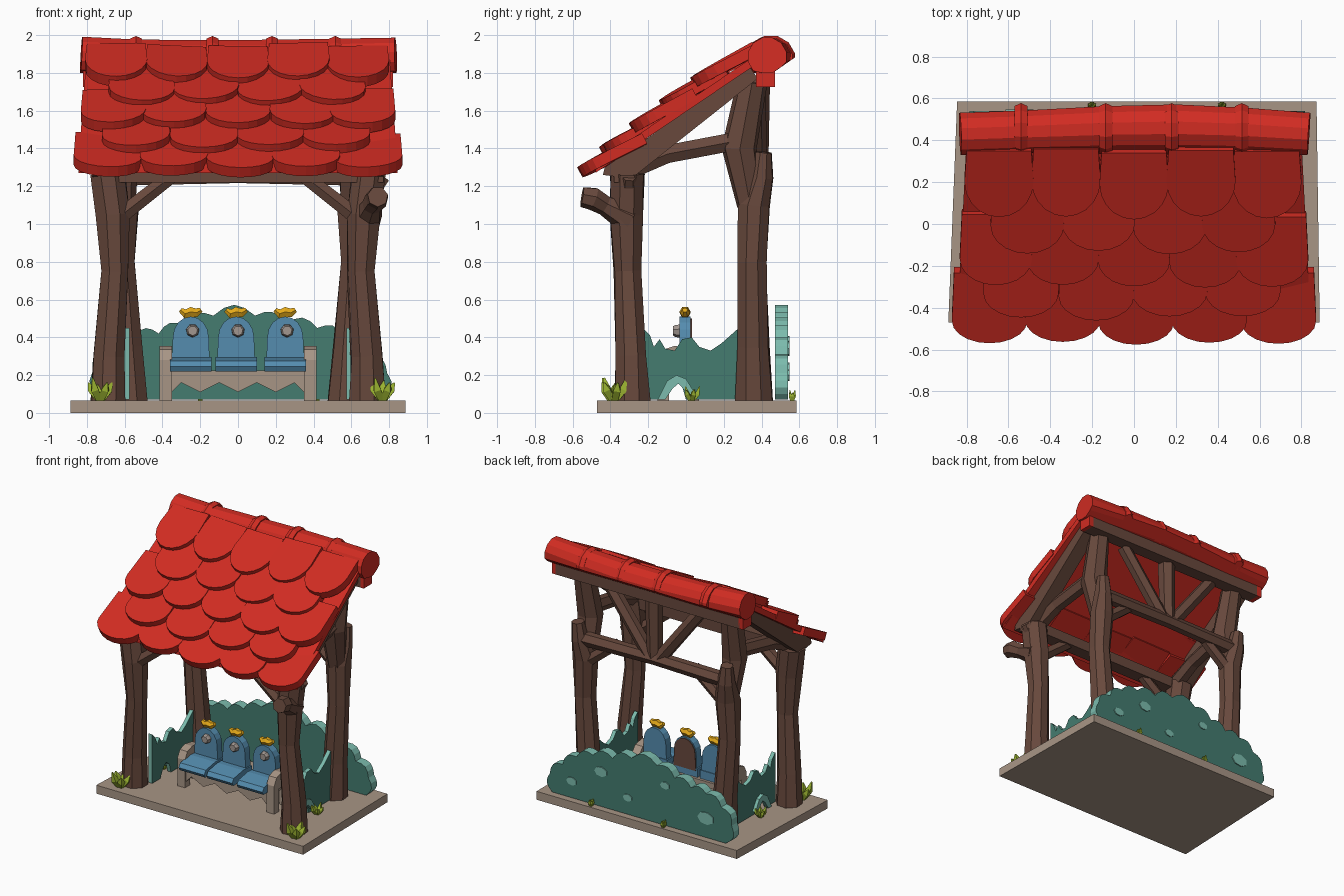
import bpy, bmesh, math, random
from mathutils import Vector

if "Cube" in bpy.data.objects:
    bpy.data.objects.remove(bpy.data.objects["Cube"])

random.seed(4)


def mat(name, r, g, b):
    m = bpy.data.materials.new(name)
    m.diffuse_color = (r, g, b, 1)
    m.use_nodes = True
    m.node_tree.nodes["Principled BSDF"].inputs["Base Color"].default_value = m.diffuse_color
    return m


RED = mat("roof red", 0.64, 0.025, 0.016)
WOOD = mat("bark brown", 0.138, 0.066, 0.046)
TAN = mat("pale wood", 0.39, 0.30, 0.235)
TEAL = mat("hedge teal", 0.058, 0.20, 0.16)
MINT = mat("hedge rim mint", 0.20, 0.50, 0.42)
BLUE = mat("seat blue", 0.09, 0.265, 0.43)
GOLD = mat("gold", 0.78, 0.40, 0.01)
LEAF = mat("grass green", 0.32, 0.44, 0.03)
GREY = mat("stone grey", 0.36, 0.31, 0.28)


def finish(name, bm, *mats):
    bmesh.ops.recalc_face_normals(bm, faces=bm.faces[:])
    me = bpy.data.meshes.new(name)
    bm.to_mesh(me)
    bm.free()
    for m in mats:
        me.materials.append(m)
    ob = bpy.data.objects.new(name, me)
    bpy.context.collection.objects.link(ob)
    return ob


def tube(name, pts, radii, m, sides=8, jitter=0.0):
    """Faceted log through the points with one radius per point."""
    bm = bmesh.new()
    pts = [Vector(p) for p in pts]
    rings = []
    for i, p in enumerate(pts):
        d = (pts[min(i + 1, len(pts) - 1)] - pts[max(i - 1, 0)]).normalized()
        ref = Vector((0, 1, 0)) if abs(d.y) < 0.8 else Vector((1, 0, 0))
        u = d.cross(ref).normalized()
        v = d.cross(u)
        ring = []
        for k in range(sides):
            a = 2 * math.pi * (k + 0.5) / sides
            r = radii[i] * (1 + random.uniform(-jitter, jitter))
            ring.append(bm.verts.new(p + (u * math.cos(a) + v * math.sin(a)) * r))
        rings.append(ring)
    for a, b in zip(rings, rings[1:]):
        for k in range(sides):
            j = (k + 1) % sides
            bm.faces.new((a[k], a[j], b[j], b[k]))
    bm.faces.new(rings[0])
    bm.faces.new(rings[-1])
    return finish(name, bm, m)


def prism(name, outline, axis, d0, d1, m, rim=None):
    """Outline (a, z) extruded along x or y; the rim may have its own colour."""
    bm = bmesh.new()

    def at(p, d):
        return (d, p[0], p[1]) if axis == 'x' else (p[0], d, p[1])
    A = [bm.verts.new(at(p, d0)) for p in outline]
    B = [bm.verts.new(at(p, d1)) for p in outline]
    bm.faces.new(A)
    bm.faces.new(B)
    for i in range(len(A)):
        j = (i + 1) % len(A)
        bm.faces.new((A[i], A[j], B[j], B[i])).material_index = 1 if rim else 0
    return finish(name, bm, *([m, rim] if rim else [m]))


def box(name, x0, x1, y0, y1, z0, z1, m):
    return prism(name, [(x0, z0), (x1, z0), (x1, z1), (x0, z1)], 'y', y0, y1, m)


def scallop(anchors, bulge, n=4):
    """Leafy edge: a round lump between each pair of anchors."""
    out = []
    for (ax, az), (bx, bz) in zip(anchors, anchors[1:]):
        dx, dz = bx - ax, bz - az
        for k in range(n):
            t = k / n
            h = bulge * math.sin(math.pi * t)
            out.append((ax + dx * t - dz * h, az + dz * t + dx * h))
    return out + [anchors[-1]]


# Ground slab, slightly skewed at the back
base = box("base", -.887, .887, -.47, .585, 0, .065, TAN)
for v in base.data.vertices:
    if v.co.y > 0:
        v.co.x = -.845 if v.co.x < 0 else .872

# Four crooked trunk posts
for s, n in ((-1, "left"), (1, "right")):
    tube("front_post_" + n,
         [(s * .685, -.285, .06), (s * .68, -.29, .3), (s * .65, -.31, .75), (s * .662, -.315, 1.05),
          (s * .69, -.31, 1.27)], [.10, .088, .076, .095, .095], WOOD, 8, .06)
    tube("rear_post_" + n,
         [(s * .575, .36, .06), (s * .59, .355, .35), (s * .62, .35, .8), (s * .61, .36, 1.1), (s * .63, .40, 1.25),
          (s * .64, .41, 1.38)], [.105, .09, .08, .09, .065, .045], WOOD, 8, .06)
    tube("upper_post_" + n, [(s * .61, .34, 1.1), (s * .62, .285, 1.4), (s * .63, .35, 1.75)],
         [.07, .095, .08], WOOD, 7, .06)
    tube("side_beam_" + n, [(s * .66, -.32, 1.28), (s * .65, -.1, 1.37), (s * .63, .27, 1.44)],
         [.06, .055, .055], WOOD, 6)
    # Sloping rafter under each roof end
    prism("rafter_" + n, [(-.44, 1.26), (-.29, 1.24), (.38, 1.77), (.34, 1.83), (-.43, 1.30)], 'x',
          s * .66, s * .77, WOOD)
    for y, w in ((-.33, "front"), (.37, "rear")):
        tube(f"{w}_brace_{n}", [(s * .60, y, 1.06), (s * .33, y, 1.27)], [.048, .042], WOOD, 6)
    tube("gable_strut_" + n, [(s * .04, .38, 1.26), (s * .41, .37, 1.74)], [.052, .05], WOOD, 6)

tube("branch_stub", [(.68, -.3, 1.03), (.71, -.43, 1.10), (.735, -.49, 1.135), (.74, -.55, 1.145)],
     [.085, .055, .063, .055], WOOD, 7)
tube("branch_stub_side", [(.66, -.31, 1.1), (.77, -.30, 1.25)], [.05, .04], WOOD, 6)

# Cross beams
box("front_beam", -.72, .77, -.38, -.28, 1.22, 1.30, WOOD)
tube("rear_beam", [(-.66, .39, 1.25), (0, .39, 1.26), (.66, .39, 1.25)], [.055, .05, .055], WOOD, 6)
box("ridge_beam", -.79, .79, .37, .47, 1.725, 1.82, WOOD)
tube("king_post", [(0, .38, 1.25), (.01, .38, 1.77)], [.055, .065], WOOD, 6)

# Roof slab, wider at the eave
bm = bmesh.new()
vs = [bm.verts.new((x * w, y, z + dz)) for dz in (0, -.05)
      for x, w, y, z in ((-1, .845, -.48, 1.32), (1, .845, -.48, 1.32), (1, .80, .40, 1.915), (-1, .80, .40, 1.915))]
for f in ((0, 1, 2, 3), (4, 5, 6, 7), (0, 1, 5, 4), (1, 2, 6, 5), (2, 3, 7, 6), (3, 0, 4, 7)):
    bm.faces.new([vs[i] for i in f])
finish("roof_slab", bm, RED)

# Overlapping round-ended roof tiles: tip y, tip z, tile centres, tile width, arc depth
ROWS = [(-.575, 1.30, (-.69, -.34, .01, .36, .69), .36, .12),
        (-.45, 1.415, (-.54, -.18, .17, .52), .36, .13),
        (-.30, 1.535, (-.66, -.34, 0, .34, .66), .345, .14),
        (-.135, 1.66, (-.51, -.17, .17, .50), .35, .15),
        (.03, 1.78, (-.645, -.325, 0, .32, .635), .33, .19)]
for r, (ty, tz, centres, w, arc) in enumerate(ROWS):
    bm = bmesh.new()
    length = .38 if r < 4 else .36
    for cx in centres:
        tilt = math.radians(28 + random.uniform(-1.5, 1.5))
        dy = random.uniform(-.012, .012) - (.012 if r == 0 and abs(cx) < .1 else 0)
        roll = random.uniform(-.05, .05)
        outline = [(w / 2 * math.cos(a), arc + arc * math.sin(a))
                   for a in (math.pi * (1 + k / 10) for k in range(11))]
        outline += [(w / 2 - .01, length), (-w / 2 + .01, length)]
        layers = []
        for t in (0, .06):
            layers.append([bm.verts.new((cx + u, ty + dy + v * math.cos(tilt) + t * math.sin(tilt),
                                         tz + dy * .7 + v * math.sin(tilt) - t * math.cos(tilt) + u * roll))
                           for u, v in outline])
        A, B = layers
        bm.faces.new(A)
        bm.faces.new(B)
        for i in range(len(A)):
            j = (i + 1) % len(A)
            bm.faces.new((A[i], A[j], B[j], B[i]))
    finish(f"tile_row_{r + 1}", bm, RED)

# Half-round ridge tiles with collars, cut flat underneath
ridge = [tube("ridge_roll", [(-.83, .43, 1.89), (-.54, .44, 1.875), (-.13, .455, 1.865), (.2, .46, 1.865),
                             (.52, .45, 1.875), (.835, .43, 1.885)], [.105, .105, .112, .115, .11, .105], RED, 12)]
for i, x in enumerate((-.54, -.135, .18, .515)):
    ridge.append(tube(f"ridge_collar_{i}", [(x - .032, .45, 1.868), (x, .45, 1.868), (x + .032, .45, 1.868)],
                      [.117, .132, .117], RED, 12))
for ob in ridge:
    for v in ob.data.vertices:
        v.co.z = max(v.co.z, 1.80 + max(0, v.co.y - .46) * .7)
for s in (-1, 1):
    box("ridge_end_cap", s * .78, s * .82, .37, .47, 1.725, 1.84, RED)

# Rear hedge with light rim and pale patches
top = [(-.72, .07), (-.77, .22), (-.68, .34), (-.55, .41), (-.42, .42), (-.28, .46), (-.13, .515), (.09, .515),
       (.25, .47), (.42, .45), (.56, .40), (.68, .31), (.79, .21), (.77, .07)]
prism("rear_hedge", scallop(top, .26), 'y', .47, .54, TEAL, MINT)
for i, (x, z, r) in enumerate(((-.55, .22, .07), (-.2, .38, .04), (.12, .2, .04), (.35, .34, .055),
                               (.6, .2, .045))):
    patch = [(x + r * math.cos(a), z + r * .7 * math.sin(a)) for a in (k * math.pi / 3.5 for k in range(7))]
    prism(f"hedge_patch_{i}", patch, 'y', .538, .547, MINT)

# Side hedges with an arched gap at the bottom
side = [(-.23, .07), (-.23, .45), (-.19, .41), (-.17, .35), (-.14, .39), (-.11, .34), (-.06, .33), (-.02, .39),
        (.03, .40), (.07, .35), (.13, .33), (.19, .37), (.28, .45), (.28, .07), (.0, .07), (-.02, .14), (-.06, .17),
        (-.1, .13), (-.13, .07)]
arch = [(-.15, .07), (-.1, .17), (-.05, .2), (0, .18), (.05, .1), (.01, .1), (-.04, .155), (-.07, .13), (-.11, .07)]
for s, n in ((-1, "left"), (1, "right")):
    prism("side_hedge_" + n, side, 'x', s * .575, s * .605, TEAL, MINT)
    prism("hedge_leaf_" + n, arch, 'x', s * .6, s * .63, MINT)

# Bench: arms, zigzag apron, plank
arm = [(-.15, .06), (-.15, .28), (-.12, .335), (-.06, .355), (.03, .34), (.07, .29), (.07, .06), (.01, .06),
       (.01, .24), (-.09, .24), (-.09, .06)]
for s, n in ((-1, "left"), (1, "right")):
    prism("bench_arm_" + n, arm, 'x', s * .35, s * .415, TAN)
zig = [(-.36, .225), (-.36, .1)] + [(-.3 + .1 * k, .16 if k % 2 == 0 else .11) for k in range(7)]
zig += [(.36, .1), (.36, .225)]
prism("bench_apron", zig, 'y', -.14, -.11, TAN)
box("bench_plank", -.36, .36, -.13, .05, .18, .225, TAN)

# Three seats with arched backs, gems and gold crests
for i, x in enumerate((-.25, -.01, .25)):
    cushion = [(-.2, .22), (-.215, .245), (-.195, .275), (-.08, .295), (.03, .29), (.03, .225)]
    prism(f"seat_{i}", cushion, 'x', x - .11, x + .11, BLUE)
    back = [(x - .1, .27)] + [(x + .095 * math.cos(a), .40 + .11 * math.sin(a))
                              for a in (math.pi * (1 - k / 8) for k in range(9))] + [(x + .1, .27)]
    prism(f"seat_back_{i}", back, 'y', -.035, .025, BLUE)
    if i == 1:
        prism("seat_back_panel", [(x + (a - x) * .95, .30 + (z - .3) * .95) for a, z in back], 'y', .023, .032, WOOD)
    tube(f"seat_gem_{i}", [(x + .01, -.03, .435), (x + .01, -.055, .435), (x + .01, -.068, .435)],
         [.036, .034, .026], GREY, 7)
    tube(f"crest_{i}", [(x - .055, -.005, .545), (x - .03, -.005, .525), (x, -.005, .535), (x + .03, -.005, .53),
                        (x + .055, -.005, .545)], [.014, .027, .03, .027, .015], GOLD, 6)

# Grass tufts: x, y, height
for i, (x, y, h) in enumerate(((-.73, -.39, .125), (.765, -.38, .125), (.66, .03, .08), (-.2, .562, .06),
                               (.42, .562, .06), (-.66, .03, .08))):
    for k in range(5):
        a = 2 * math.pi * k / 5 + .3
        sp = h * (.42 if y < .5 else .2)
        c, s = math.cos(a), math.sin(a)
        tube(f"grass_{i}_{k}", [(x, y, .06), (x + c * sp * .9, y + s * sp * .9, .06 + h * .5),
                                (x + c * sp * 1.25, y + s * sp * 1.25, .06 + h * (.8 + .2 * (k % 2)))],
             [h * .18, h * .22, h * .04], LEAF, 4)
